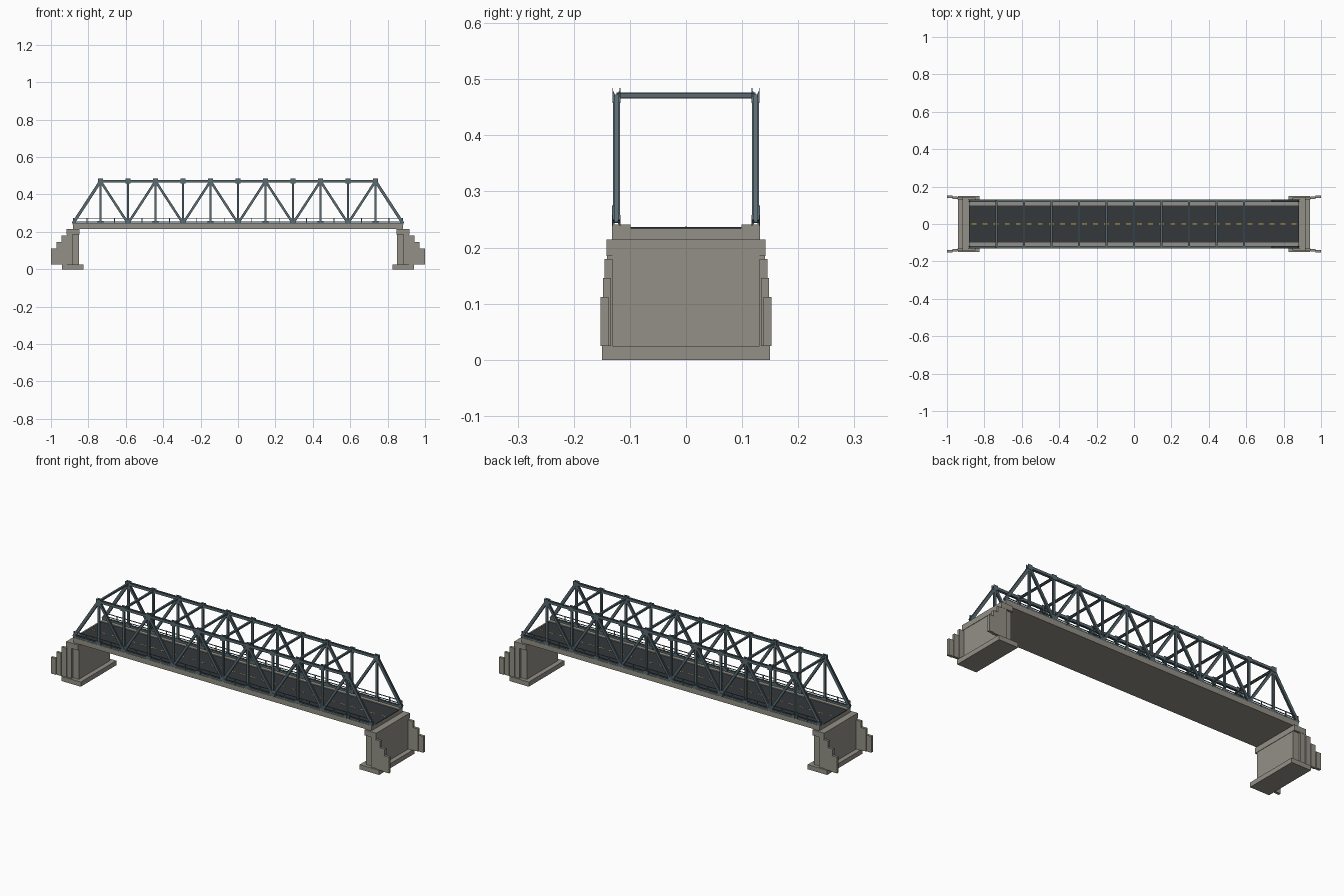
import bpy, bmesh
from mathutils import Vector, Matrix

if "Cube" in bpy.data.objects:
    bpy.data.objects.remove(bpy.data.objects["Cube"])

def mat(name, c):
    m = bpy.data.materials.new(name)
    m.diffuse_color = (*c, 1)
    m.use_nodes = True
    m.node_tree.nodes["Principled BSDF"].inputs["Base Color"].default_value = m.diffuse_color
    return m

CONCRETE = mat("concrete", (0.29, 0.28, 0.24))
STEEL = mat("steel", (0.10, 0.145, 0.165))
ASPHALT = mat("asphalt", (0.035, 0.04, 0.043))
YELLOW = mat("yellow_paint", (0.75, 0.45, 0.04))

def finish(name, bm, material):
    bmesh.ops.recalc_face_normals(bm, faces=bm.faces)
    me = bpy.data.meshes.new(name)
    bm.to_mesh(me)
    bm.free()
    me.materials.append(material)
    ob = bpy.data.objects.new(name, me)
    bpy.context.collection.objects.link(ob)
    return ob

def box(bm, x0, x1, y0, y1, z0, z1):
    m = Matrix.Translation(((x0+x1)/2, (y0+y1)/2, (z0+z1)/2)) @ Matrix.Diagonal((abs(x1-x0), abs(y1-y0), abs(z1-z0), 1))
    bmesh.ops.create_cube(bm, size=1, matrix=m)

def beam(bm, a, b, w, h, t, side=(0, 1, 0)):
    """I-section from a to b: flanges lie across 'side' (h apart), each w wide."""
    a, b = Vector(a), Vector(b)
    d = (b - a).normalized()
    s = Vector(side)
    u = d.cross(s).normalized()
    W, H, k = w/2, h/2, t/2
    prof = [(-W, -H), (W, -H), (W, -H+t), (k, -H+t), (k, H-t), (W, H-t),
            (W, H), (-W, H), (-W, H-t), (-k, H-t), (-k, -H+t), (-W, -H+t)]
    ends = [[bm.verts.new(p + u*x + s*y) for x, y in prof] for p in (a, b)]
    for i in range(12):
        j = (i + 1) % 12
        bm.faces.new((ends[0][i], ends[0][j], ends[1][j], ends[1][i]))
    for e in ends:
        for q in ((0, 1, 2, 3, 10, 11), (3, 4, 9, 10), (4, 5, 6, 7, 8, 9)):
            bm.faces.new([e[i] for i in q])

P = 0.147             # panel length
ZB, ZT = 0.245, 0.471 # chord heights
TY = 0.124            # truss plane
END = 0.882

# Abutments with stepped, flaring wing walls
for sx, label in ((-1, "left"), (1, "right")):
    for part, x0, x1, y, z0, z1 in (("footing", .825, .94, .15, 0, .025),
                                    ("abutment_stem", .85, .915, .131, .025, .185),
                                    ("abutment_cap", .848, .917, .142, .185, .214)):
        bm = bmesh.new()
        box(bm, sx*x0, sx*x1, -y, y, z0, z1)
        finish(f"{label}_{part}", bm, CONCRETE)
    bm = bmesh.new()
    for i, (top, yo) in enumerate(((.21, .141), (.18, .145), (.146, .148), (.112, .152))):
        for sy in (-1, 1):
            x = .885 + i*.02875
            box(bm, sx*x, sx*(x+.02875), sy*(yo-.014), sy*yo, .025, top)
    finish(f"{label}_wing_walls", bm, CONCRETE)

# Deck slab, roadway, kerbs, lane dashes
bm = bmesh.new()
box(bm, -END, END, -.132, .132, .214, .233)
finish("deck_slab", bm, CONCRETE)
bm = bmesh.new()
box(bm, -END, END, -.099, .099, .233, .237)
finish("road_surface", bm, ASPHALT)
bm = bmesh.new()
for sy in (-1, 1):
    box(bm, -END, END, sy*.099, sy*.132, .233, .241)
finish("kerbs", bm, CONCRETE)
bm = bmesh.new()
for i in range(30):
    x = -.855 + i*.059
    box(bm, x-.013, x+.013, -.0015, .0015, .2365, .2376)
finish("lane_dashes", bm, YELLOW)

# Trusses, one per side
for sy, label in ((-1, "front"), (1, "back")):
    y = sy*TY
    bm = bmesh.new()
    beam(bm, (-END, y, ZB), (END, y, ZB), .012, .012, .003)
    beam(bm, (-5*P, y, ZT), (5*P, y, ZT), .014, .014, .003)
    finish(f"{label}_chords", bm, STEEL)

    bm = bmesh.new()
    for i in range(-6, 6):
        z0, z1 = (ZB, ZT) if i % 2 == 0 else (ZT, ZB)
        thick = .016 if i in (-6, 5) else .013
        beam(bm, (i*P, y, z0), ((i+1)*P, y, z1), thick, .012, .003)
    finish(f"{label}_diagonals", bm, STEEL)

    bm = bmesh.new()
    for i in range(-5, 6):
        beam(bm, (i*P, y, ZB), (i*P, y, ZT), .011, .010, .0025)
    finish(f"{label}_verticals", bm, STEEL)

    # Gusset plates on both faces of each joint
    bm = bmesh.new()
    for i in range(-6, 7):
        for o in (-.0065, .0065):
            if abs(i) < 6:
                box(bm, i*P-.014, i*P+.014, y+o-.0008, y+o+.0008, .458, .484)
            box(bm, max(i*P-.015, -.885), min(i*P+.015, .885), y+o-.0008, y+o+.0008, .238, .258)
    finish(f"{label}_gussets", bm, STEEL)

    # Railing outside the truss
    bm = bmesh.new()
    yr = sy*.1295
    for z in (.257, .273):
        box(bm, -END, END, yr-.0015, yr+.0015, z-.0017, z+.0017)
    for i in range(25):
        x = -.88 + i*1.76/24
        box(bm, x-.002, x+.002, yr-.002, yr+.002, .24, .275)
    finish(f"{label}_railing", bm, STEEL)

# Overhead cross struts
bm = bmesh.new()
for i in range(-5, 5):
    beam(bm, (i*P, -TY, ZT), (i*P, TY, ZT), .010, .010, .0025, side=(0, 0, 1))
finish("overhead_struts", bm, STEEL)
